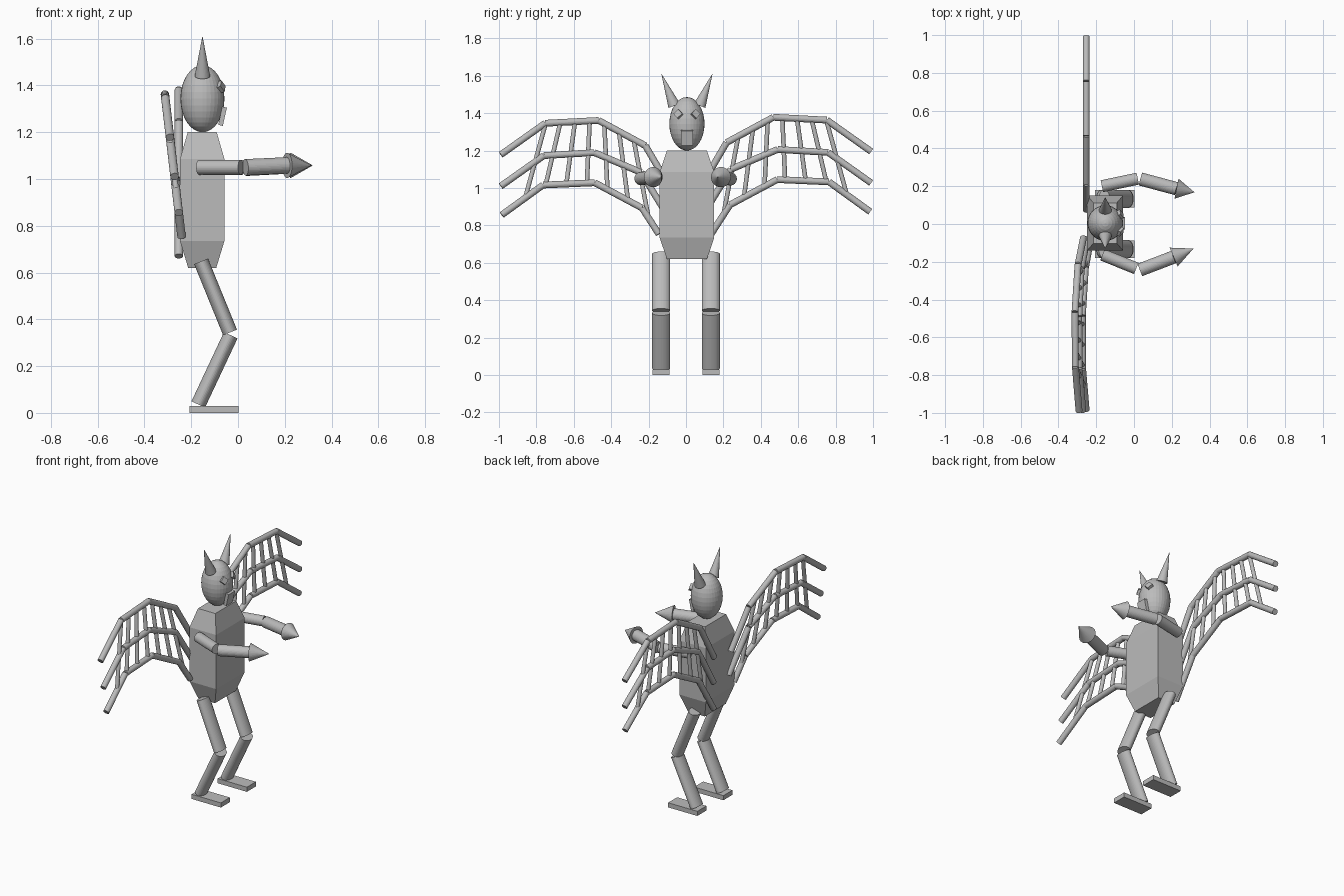
import bpy
from mathutils import Vector, Matrix

cube = bpy.data.objects.get("Cube")
if cube:
    bpy.data.objects.remove(cube, do_unlink=True)

gray = bpy.data.materials.new("plain_gray")
gray.use_nodes = True
gray.diffuse_color = (0.5, 0.5, 0.5, 1)
gray.node_tree.nodes["Principled BSDF"].inputs["Base Color"].default_value = (0.5, 0.5, 0.5, 1)


def finish(name):
    ob = bpy.context.object
    ob.name = name
    ob.data.materials.append(gray)
    return ob


def rod(name, a, b, radius, tip=None, wide=1.0):
    """Cylinder from a to b, or a cone when tip is given; wide stretches it along y."""
    a, b = Vector(a), Vector(b)
    d = b - a
    bpy.ops.mesh.primitive_cone_add(vertices=32, radius1=radius, depth=d.length,
                                    radius2=radius if tip is None else tip)
    ob = finish(name)
    z = d.normalized()
    side = Vector((0, 1, 0)) if abs(z.y) < 0.9 else Vector((1, 0, 0))
    x = side.cross(z).normalized()
    turn = Matrix((x, z.cross(x), z)).transposed().to_4x4()
    ob.matrix_world = Matrix.Translation((a + b) / 2) @ turn @ Matrix.Diagonal((1, wide, 1, 1))
    return ob


def box(name, center, size, rotation=(0, 0, 0)):
    bpy.ops.mesh.primitive_cube_add(size=1, location=center, rotation=rotation)
    ob = finish(name)
    ob.scale = size
    return ob


# Torso: rectangular prism with tapered top and bottom
MID = 0.005
levels = [(0.62, 0.06, 0.107), (0.735, 0.095, 0.146), (1.085, 0.095, 0.146), (1.2, 0.062, 0.107)]
verts = [(-0.153 + sx * hx, MID + sy * hy, z) for z, hx, hy in levels
         for sx, sy in ((-1, -1), (1, -1), (1, 1), (-1, 1))]
faces = [(3, 2, 1, 0), (12, 13, 14, 15)]
for k in range(0, 12, 4):
    for i in range(4):
        j = (i + 1) % 4
        faces.append((k + i, k + j, k + j + 4, k + i + 4))
mesh = bpy.data.meshes.new("torso")
mesh.from_pydata(verts, [], faces)
mesh.materials.append(gray)
bpy.context.collection.objects.link(bpy.data.objects.new("torso", mesh))

# Head
bpy.ops.mesh.primitive_uv_sphere_add(segments=32, ring_count=16, radius=1,
                                     location=(-0.152, MID, 1.343))
finish("head").scale = (0.094, 0.094, 0.143)
box("mouth", (-0.066, MID, 1.268), (0.02, 0.066, 0.08), (0, 0.22, 0))

for side, label in ((1, "left"), (-1, "right")):
    # Horns and diamond eyes
    rod(label + "_horn", (-0.152, MID + side * 0.068, 1.44),
        (-0.152, MID + side * 0.137, 1.612), 0.033, 0)
    box(label + "_eye", (-0.077, MID + side * 0.043, 1.393), (0.03, 0.036, 0.036),
        (side * 0.75, -0.3, side * 0.45))

    # Legs and feet
    y = side * 0.133
    rod(label + "_thigh", (-0.158, y, 0.648), (-0.034, y, 0.344), 0.032, wide=1.5)
    rod(label + "_shin", (-0.031, y, 0.332), (-0.17, y, 0.036), 0.032, wide=1.5)
    box(label + "_foot", (-0.102, y, 0.015), (0.209, 0.092, 0.03))

# Arms with pointed hands
arms = {"left": [(-0.17, 0.2, 1.05), (0.02, 0.24, 1.05), (0.035, 0.238, 1.048),
                 (0.225, 0.187, 1.058), (0.32, 0.168, 1.058)],
        "right": [(-0.167, -0.163, 1.05), (0.012, -0.235, 1.05), (0.032, -0.243, 1.05),
                  (0.21, -0.175, 1.058), (0.315, -0.13, 1.058)]}
for label, p in arms.items():
    rod(label + "_upper_arm", p[0], p[1], 0.032)
    rod(label + "_forearm", p[2], p[3], 0.035)
    rod(label + "_hand", p[3], p[4], 0.054, 0)

# Wings: three bent ribs crossed by fanned struts, as (y, z)
ribs = {"upper": [(0.075, 1.0), (0.217, 1.243), (0.467, 1.378), (0.753, 1.363), (0.99, 1.195)],
        "middle": [(0.08, 0.84), (0.24, 1.1), (0.49, 1.206), (0.76, 1.19), (0.99, 1.027)],
        "lower": [(0.08, 0.67), (0.235, 0.91), (0.488, 1.045), (0.764, 1.033), (0.985, 0.873)]}


def rib_height(points, y):
    for (y0, z0), (y1, z1) in zip(points, points[1:]):
        if y <= y1:
            return z0 + (z1 - z0) * (y - y0) / (y1 - y0)


def place(side, y, z):
    """The right wing is slightly lower and leans back with height."""
    if side > 0:
        return (-0.253, y, z)
    return (-0.243 - 0.117 * (z - 0.785), -y, z - 0.017)


for side, label in ((1, "left"), (-1, "right")):
    for part, points in ribs.items():
        pts = list(points)
        if side < 0 and part == "lower":
            pts[0] = (0.145, rib_height(points, 0.145))
        for i in range(4):
            rod(f"{label}_wing_{part}_rib_{i + 1}", place(side, *pts[i]),
                place(side, *pts[i + 1]), 0.018)
    for i in range(7):
        t = i / 6
        top, low = 0.28 + 0.47 * t, 0.2 + 0.66 * t
        rod(f"{label}_wing_strut_{i + 1}",
            place(side, top, rib_height(ribs["upper"], top)),
            place(side, low, rib_height(ribs["lower"], low)), 0.012)
